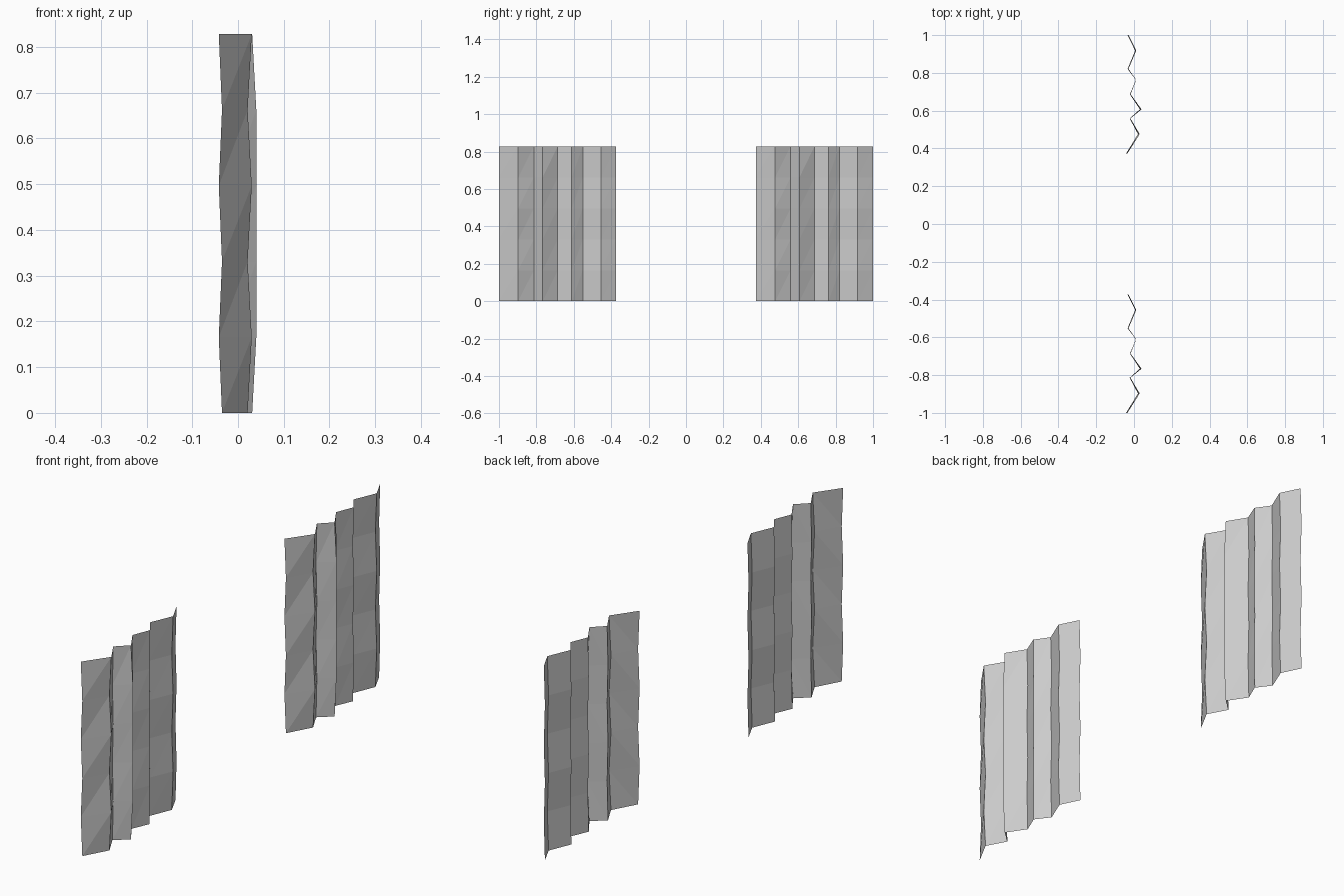
import bpy, bmesh

if "Cube" in bpy.data.objects:
    bpy.data.objects.remove(bpy.data.objects["Cube"])

HEIGHT, ROWS = 0.828, 5
# pleat fold positions along y, and depth (x) on even / odd rows
FOLD_Y = [-1.0, -0.897, -0.814, -0.766, -0.686, -0.611, -0.552, -0.455, -0.373]
EVEN_X = [-0.035, 0.021, -0.023, 0.040, -0.022, 0.010, -0.034, 0.006, -0.034]
ODD_X = [-0.042, 0.030, -0.019, 0.040, -0.018, 0.012, -0.029, 0.012, -0.029]


def curtain(name, shift):
    """Pleated cloth sheet with folds that sway gently from row to row."""
    bm = bmesh.new()
    grid = []
    for r in range(ROWS + 1):
        xs = list(ODD_X if r % 2 else EVEN_X)
        if r in (0, ROWS):
            xs[3] = 0.031  # front pleat tucks in at the hems
        z = HEIGHT * r / ROWS
        grid.append([bm.verts.new((x, y + shift, z)) for x, y in zip(xs, FOLD_Y)])
    for low, high in zip(grid, grid[1:]):
        for i in range(len(FOLD_Y) - 1):
            a, b, c, d = low[i], low[i + 1], high[i + 1], high[i]
            bm.faces.new((a, b, c))
            bm.faces.new((a, c, d))
    mesh = bpy.data.meshes.new(name)
    bm.to_mesh(mesh)
    bm.free()
    obj = bpy.data.objects.new(name, mesh)
    bpy.context.collection.objects.link(obj)
    return obj


# matching pair with an open gap between them
curtain("curtain_front", 0.0)
curtain("curtain_back", 1.373)
